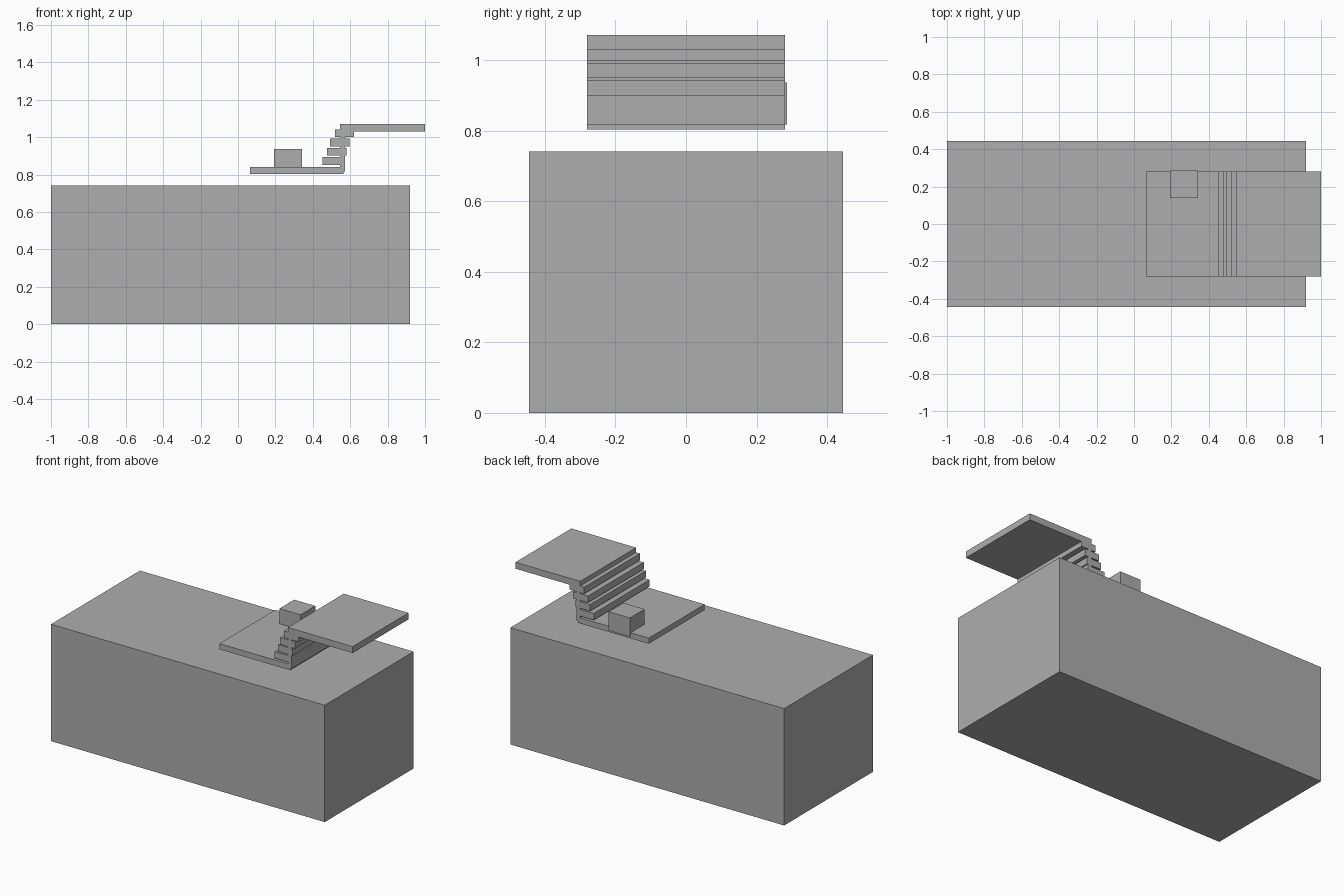
import bpy

old = bpy.data.objects.get("Cube")
if old:
    bpy.data.objects.remove(old, do_unlink=True)

# One plain grey for everything
GREY = (0.42, 0.42, 0.42, 1.0)
grey = bpy.data.materials.new("plain_grey")
grey.use_nodes = True
grey.diffuse_color = GREY
grey.node_tree.nodes["Principled BSDF"].inputs["Base Color"].default_value = GREY


def block(name, x, y, z):
    """Box from (low, high) ranges on each axis."""
    ranges = (x, y, z)
    bpy.ops.mesh.primitive_cube_add(size=1, location=[(a + b) / 2 for a, b in ranges])
    ob = bpy.context.object
    ob.name = name
    ob.scale = [b - a for a, b in ranges]
    bpy.ops.object.transform_apply(location=False, rotation=False, scale=True)
    ob.data.materials.append(grey)
    return ob


WIDTH = (-0.28, 0.28)

# Large base volume
block("base_block", (-1, 0.92), (-0.445, 0.445), (0, 0.741))

# Landings, the riser wall joining them, and the small box
block("lower_landing", (0.065, 0.563), WIDTH, (0.804, 0.84))
block("upper_landing", (0.546, 1.0), WIDTH, (1.03, 1.071))
block("riser_wall", (0.546, 0.572), WIDTH, (0.816, 1.05))
block("small_box", (0.193, 0.341), (0.14, 0.287), (0.817, 0.936))

# Stair treads, bottom to top
for i, x in enumerate((0.451, 0.477, 0.492, 0.518)):
    z = 0.851 + i * 0.0495
    block(f"stair_tread_{i + 1}", (x, x + 0.103), WIDTH, (z, z + 0.042))
